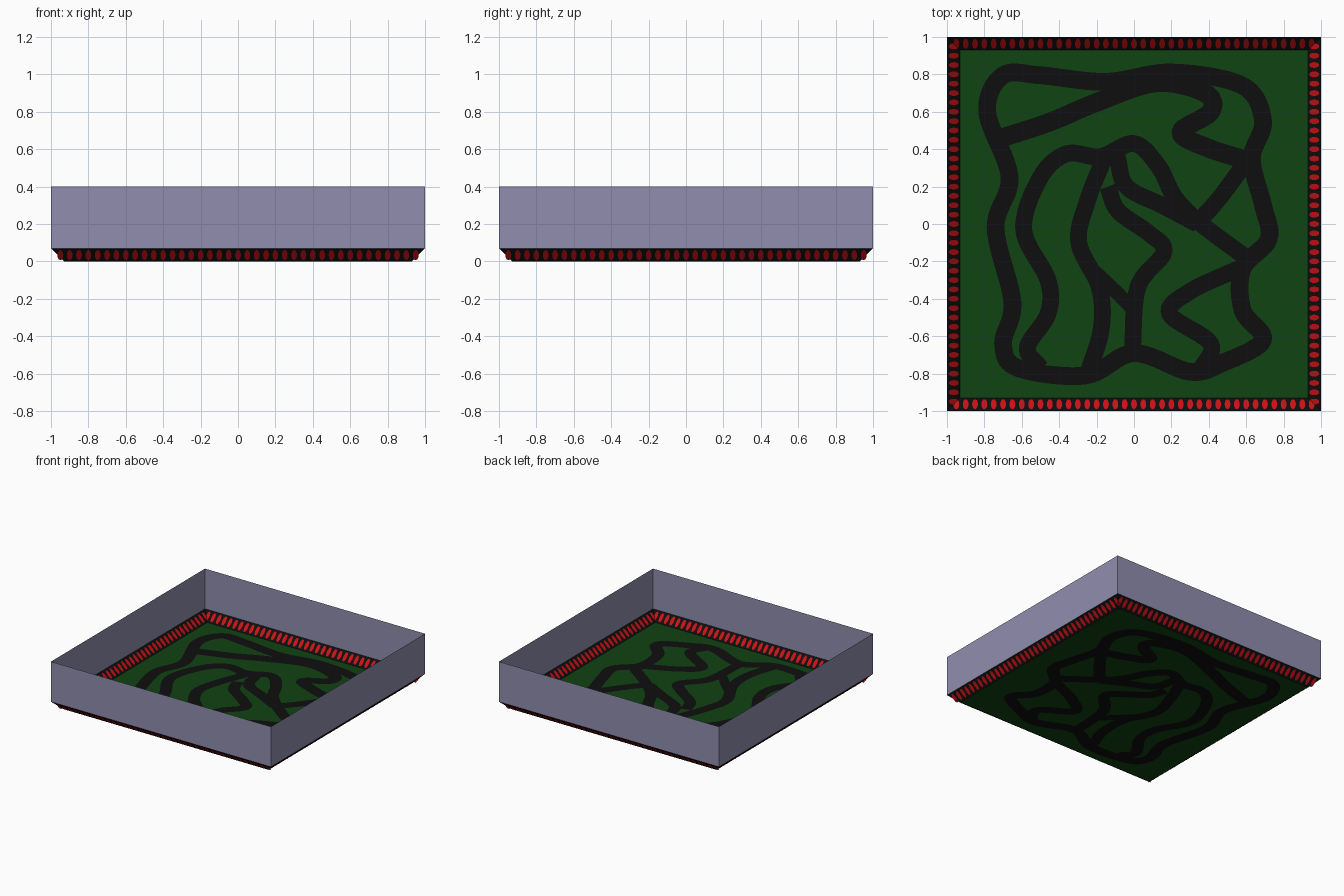
import bpy, bmesh, math
from mathutils import Vector, Matrix

if "Cube" in bpy.data.objects:
    bpy.data.objects.remove(bpy.data.objects["Cube"])


def material(name, rgb):
    m = bpy.data.materials.new(name)
    m.diffuse_color = (*rgb, 1)
    m.use_nodes = True
    m.node_tree.nodes["Principled BSDF"].inputs["Base Color"].default_value = m.diffuse_color
    return m


GRASS = material("grass green", (0.005, 0.056, 0.006))
ROAD = material("asphalt black", (0.0045, 0.0045, 0.005))
RED = material("kerb red", (0.6, 0.006, 0.008))
WALL = material("wall lilac grey", (0.28, 0.27, 0.42))
INNER, KERB_Z, TOP = 0.93, 0.07, 0.40


def finish(bm, name, mat):
    me = bpy.data.meshes.new(name)
    bmesh.ops.remove_doubles(bm, verts=bm.verts, dist=1e-5)
    bm.to_mesh(me)
    bm.free()
    me.materials.append(mat)
    ob = bpy.data.objects.new(name, me)
    bpy.context.collection.objects.link(ob)


def face(bm, pts):
    bm.faces.new([bm.verts.new(p) for p in pts])


def quarter(i):
    return Matrix.Rotation(i * math.pi / 2, 3, 'Z')


def ring(name, r0, z0, r1, z1, mat):
    """Four-sided band between two squares."""
    bm = bmesh.new()
    for i in range(4):
        face(bm, [quarter(i) @ Vector(p) for p in
                  ((-r0, -r0, z0), (r0, -r0, z0), (r1, -r1, z1), (-r1, -r1, z1))])
    finish(bm, name, mat)


def spline(pts, closed, steps=10):
    """Centripetal-free Catmull-Rom samples through the points."""
    p = [Vector(q) for q in pts]
    if closed:
        p = [p[-1]] + p + [p[0], p[1]]
    else:
        p = [2 * p[0] - p[1]] + p + [2 * p[-1] - p[-2]]
    res = []
    for a, b, c, d in zip(p, p[1:], p[2:], p[3:]):
        for s in range(steps):
            t = s / steps
            res.append(0.5 * (2 * b + (c - a) * t + (2 * a - 5 * b + 4 * c - d) * t * t
                              + (3 * b - a - 3 * c + d) * t ** 3))
    return res + [p[-2]]


def road(name, pts, width=0.09, closed=False):
    """Asphalt ribbon just above and just below the grass sheet."""
    bm = bmesh.new()
    line = spline(pts, closed)
    last = len(line) - 1
    left, right = [], []
    for i, q in enumerate(line):
        before = line[i - 1] if i else line[-2 if closed else 0]
        after = line[i + 1] if i < last else line[1 if closed else last]
        d = (after - before).normalized()
        n = Vector((-d.y, d.x)) * width / 2
        left.append(q + n)
        right.append(q - n)
    for z, flip in ((0.006, False), (0.0, True)):
        for i in range(last):
            quad = [(*v, z) for v in (right[i], right[i + 1], left[i + 1], left[i])]
            face(bm, quad[::-1] if flip else quad)
    finish(bm, name, ROAD)


# grass floor
bm = bmesh.new()
face(bm, [quarter(i) @ Vector((-INNER, -INNER, 0.003)) for i in range(4)])
finish(bm, "grass_floor", GRASS)

# sloping kerb and upright boundary wall
ring("kerb_slope", INNER, 0.0, 1.0, KERB_Z, ROAD)
ring("boundary_wall", 1.0, KERB_Z, 1.0, TOP, WALL)

# red oval kerb marks, on both sides of the slope
bm = bmesh.new()
out = Vector((0, -1, -1)).normalized() * 0.002
for side in range(4):
    for k in range(-19, 20):
        oval = []
        for j in range(14):
            a = j * math.tau / 14
            h = 0.027 * math.sin(a)
            oval.append(Vector((k * 0.05 + 0.0155 * math.cos(a), -0.965 - h, 0.035 + h)))
        face(bm, [quarter(side) @ (p + out) for p in oval])
        face(bm, [quarter(side) @ (p - out) for p in reversed(oval)])
finish(bm, "kerb_red_marks", RED)

# winding track
road("outer_circuit", [(-.785, .6), (-.7, .795), (-.5, .795), (-.15, .76), (.2, .81),
                       (.58, .74), (.69, .55), (.63, .35), (.69, .1), (.72, -.08),
                       (.58, -.24), (.58, -.46), (.69, -.62), (.48, -.74), (.3, -.79),
                       (0, -.69), (-.26, -.81), (-.62, -.77), (-.7, -.64), (-.65, -.42),
                       (-.74, -.02), (-.665, .25)], 0.095, True)
road("north_inner_road", [(-.74, .45), (-.45, .545), (-.2, .65), (.12, .755), (.38, .7),
                          (.41, .6), (.25, .49), (.4, .405), (.64, .33)], 0.1)
road("east_link", [(.62, .36), (.45, .13), (.33, 0)])
road("middle_loop", [(-.5, -.77), (-.57, -.66), (-.46, -.48), (-.46, -.3), (-.59, -.03),
                     (-.5, .25), (-.36, .375), (-.18, .36), (0, .43), (.13, .31),
                     (.22, .14), (.36, 0), (.6, -.18)])
road("middle_spur", [(-.09, .36), (-.04, .2), (.15, .1), (.34, 0)])
road("centre_road", [(-.14, .2), (-.085, .07), (.08, -.05), (.16, -.15), (.02, -.34),
                     (-.01, -.7)])
road("centre_west_road", [(-.16, .35), (-.25, .12), (-.295, -.1), (-.185, -.34),
                          (-.175, -.56), (-.24, -.78)])
road("centre_link", [(-.26, -.21), (-.13, -.33), (-.01, -.45)], 0.075)
road("south_east_loop", [(.58, -.23), (.3, -.36), (.19, -.48), (.41, -.64), (.35, -.79)])
